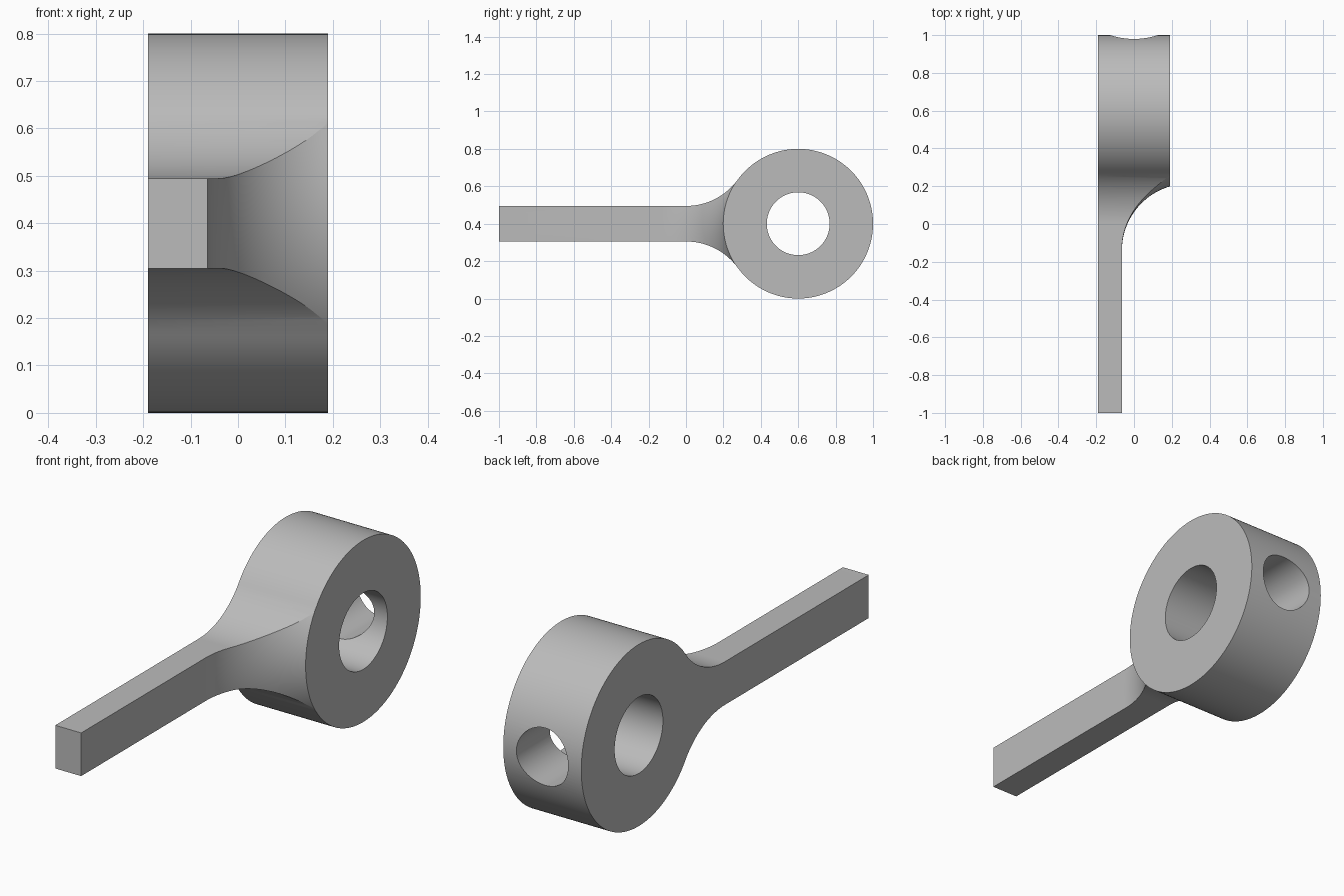
import bpy, bmesh, math
from mathutils import Matrix, Vector

if "Cube" in bpy.data.objects:
    bpy.data.objects.remove(bpy.data.objects["Cube"])

# Main dimensions
CY, CZ, R = 0.6, 0.4, 0.4        # ring centre and radius
W = 0.19                         # half width of ring
BAR_X, BAR_H = -0.064, 0.095     # inner side and half height of bar

steel = bpy.data.materials.new("plain grey")
steel.diffuse_color = (0.5, 0.5, 0.5, 1)
steel.use_nodes = True
steel.node_tree.nodes["Principled BSDF"].inputs["Base Color"].default_value = steel.diffuse_color


def finish(name, bm):
    bmesh.ops.recalc_face_normals(bm, faces=bm.faces[:])
    me = bpy.data.meshes.new(name)
    bm.to_mesh(me)
    bm.free()
    me.materials.append(steel)
    ob = bpy.data.objects.new(name, me)
    bpy.context.collection.objects.link(ob)
    return ob


def cylinder(name, radius, depth, centre, rot):
    bm = bmesh.new()
    bmesh.ops.create_cone(bm, cap_ends=True, segments=128, radius1=radius, radius2=radius,
                          depth=depth, matrix=Matrix.Translation(centre) @ rot)
    return finish(name, bm)


# Side outline: bar, blended by tangent arcs into the round ring
r = (CY**2 + BAR_H**2 - R**2) / (2 * (R - BAR_H))
ang = math.atan2(BAR_H + r, CY)              # tangent direction seen from ring centre
half = [(-1.0, BAR_H)]
for i in range(25):
    t = (math.pi / 2 - ang) * i / 24
    half.append((r * math.sin(t), BAR_H + r - r * math.cos(t)))
for i in range(1, 61):
    a = (math.pi - ang) * (1 - i / 60)
    half.append((CY + R * math.cos(a), R * math.sin(a)))
outline = half + [(y, -z) for y, z in reversed(half[:-1])]
bm = bmesh.new()
face = bm.faces.new([bm.verts.new((-W, y, CZ + z)) for y, z in outline])
ext = bmesh.ops.extrude_face_region(bm, geom=[face])
bmesh.ops.translate(bm, vec=(2 * W, 0, 0),
                    verts=[v for v in ext["geom"] if isinstance(v, bmesh.types.BMVert)])
lever = finish("ring_lever", bm)

# Turned envelope that thins the neck down to the bar with a round blend
end_rho, start_rho = R + 0.001, 0.74
dx, dr = W - BAR_X, start_rho - end_rho
rr = (dx**2 + dr**2) / (2 * dx)
sweep = math.asin(dr / rr)
prof = [(0, -0.3), (1.8, -0.3), (1.8, BAR_X)]
for i in range(33):
    t = sweep * i / 32
    prof.append((start_rho - rr * math.sin(t), BAR_X + rr - rr * math.cos(t)))
prof += [(end_rho, 0.3), (0, 0.3)]
bm = bmesh.new()
vs = [bm.verts.new((x, CY - rho, CZ)) for rho, x in prof]
es = [bm.edges.new(p) for p in zip(vs, vs[1:])]
bmesh.ops.spin(bm, geom=vs + es, cent=(0, CY, CZ), axis=(1, 0, 0),
               angle=2 * math.pi, steps=160)
bmesh.ops.remove_doubles(bm, verts=bm.verts[:], dist=1e-5)
envelope = finish("neck_envelope", bm)

# Bore through the ring and radial screw hole from the back
bore = cylinder("bore_cutter", 0.168, 1, Vector((0, CY, CZ)), Matrix.Rotation(math.pi / 2, 4, "Y"))
screw = cylinder("screw_hole_cutter", 0.126, 0.6, Vector((0, CY + 0.3, CZ)),
                 Matrix.Rotation(math.pi / 2, 4, "X"))

bpy.context.view_layer.objects.active = lever
lever.select_set(True)
for tool, op in ((envelope, "INTERSECT"), (bore, "DIFFERENCE"), (screw, "DIFFERENCE")):
    m = lever.modifiers.new(tool.name, "BOOLEAN")
    m.object, m.operation, m.solver = tool, op, "EXACT"
    bpy.ops.object.modifier_apply(modifier=m.name)
    bpy.data.objects.remove(tool)

bpy.ops.object.shade_smooth_by_angle(angle=math.radians(25))
